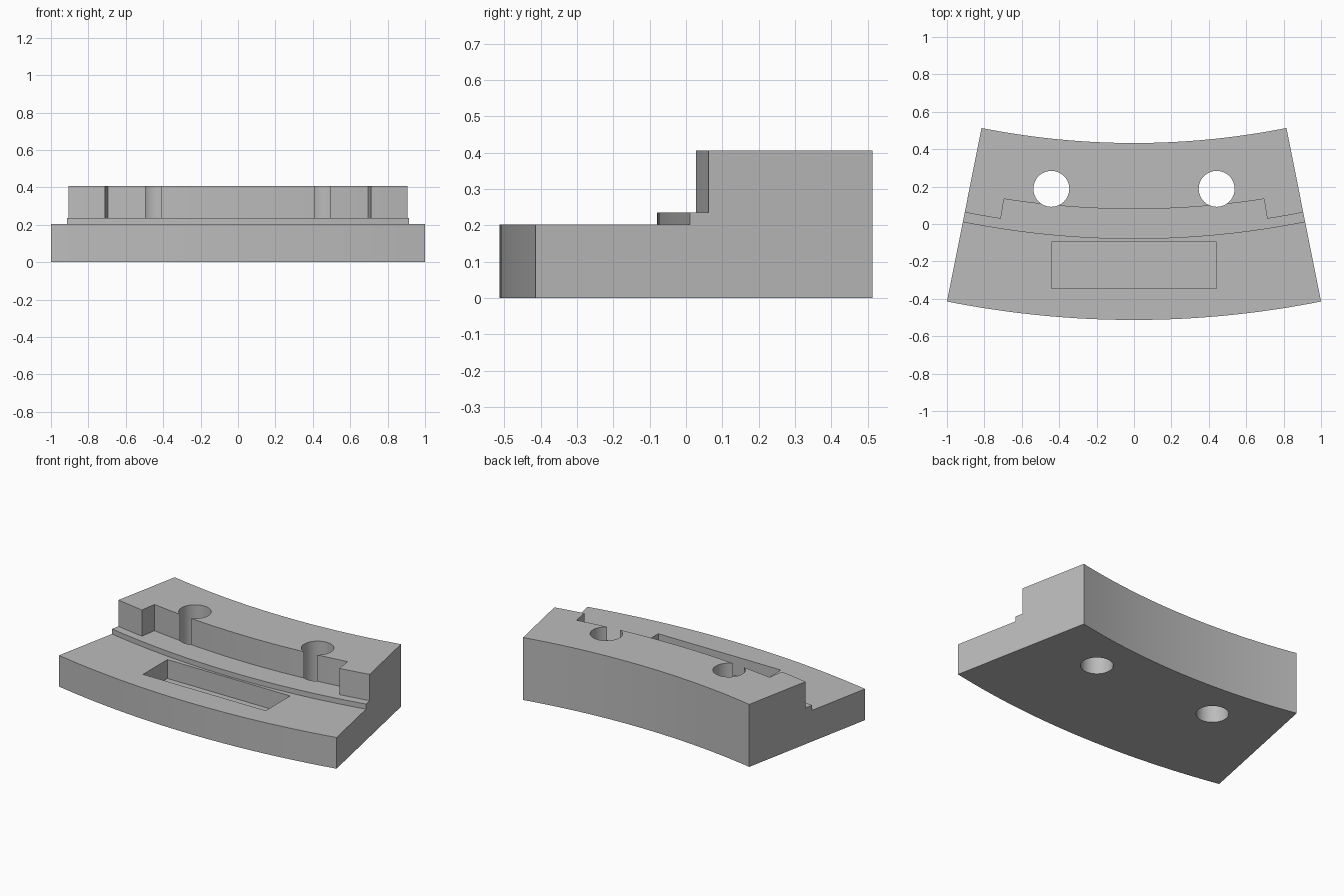
import bpy, bmesh
from math import sin, cos, radians, asin

if "Cube" in bpy.data.objects:
    bpy.data.objects.remove(bpy.data.objects["Cube"])

CENTRE_Y = 4.6          # centre of the ring the segment belongs to
OUTER, INNER = 5.113, 4.167
HALF = asin(1 / OUTER)  # half angle of the segment
TOP, LEDGE, BASE = 0.407, 0.236, 0.203

grey = bpy.data.materials.new("plain_grey")
grey.use_nodes = True
grey.diffuse_color = (0.5, 0.5, 0.5, 1)
grey.node_tree.nodes["Principled BSDF"].inputs["Base Color"].default_value = (0.5, 0.5, 0.5, 1)


def prism(name, outline, z0, z1):
    """Extrude a plan outline from z0 to z1."""
    bm = bmesh.new()
    face = bm.faces.new([bm.verts.new((x, y, z0)) for x, y in outline])
    up = bmesh.ops.extrude_face_region(bm, geom=[face])["geom"]
    bmesh.ops.translate(bm, vec=(0, 0, z1 - z0),
                        verts=[v for v in up if isinstance(v, bmesh.types.BMVert)])
    bmesh.ops.recalc_face_normals(bm, faces=bm.faces)
    mesh = bpy.data.meshes.new(name)
    bm.to_mesh(mesh)
    bm.free()
    mesh.materials.append(grey)
    obj = bpy.data.objects.new(name, mesh)
    bpy.context.collection.objects.link(obj)
    return obj


def sector(r_out, r_in, half, steps=32):
    """Plan outline of a ring sector opening towards the front."""
    angles = [half * (2 * i / steps - 1) for i in range(steps + 1)]
    arc = lambda r, seq: [(r * sin(a), CENTRE_Y - r * cos(a)) for a in seq]
    return arc(r_out, angles) + arc(r_in, reversed(angles))


def circle(cx, cy, r, steps=48):
    turns = [radians(360 * i / steps) for i in range(steps)]
    return [(cx + r * cos(a), cy + r * sin(a)) for a in turns]


# Solid ring segment
body = prism("ring_segment", sector(OUTER, INNER, HALF), 0, TOP)

# Steps, recess, pocket and bolt holes to remove
wide = HALF + 0.03
cutters = [
    prism("front_step_cutter", sector(OUTER + 0.3, 4.68, wide), BASE, 0.6),
    prism("ledge_cutter", sector(4.75, 4.627, wide), LEDGE, 0.6),
    prism("recess_cutter", sector(4.7, 4.52, radians(8.85)), LEDGE, 0.6),
    prism("pocket_cutter", [(-0.442, -0.346), (0.442, -0.346),
                            (0.442, -0.095), (-0.442, -0.095)], 0.08, 0.6),
]
for side in (-1, 1):
    cutters.append(prism("bolt_hole_cutter", circle(side * 0.442, 0.188, 0.096), -0.2, 0.6))

for cutter in cutters:
    cutter.hide_render = True
    mod = body.modifiers.new(cutter.name, "BOOLEAN")
    mod.operation = "DIFFERENCE"
    mod.solver = "EXACT"
    mod.object = cutter

# Bake the cuts and drop the cutters
bpy.context.view_layer.update()
graph = bpy.context.evaluated_depsgraph_get()
result = bpy.data.meshes.new_from_object(body.evaluated_get(graph))
body.modifiers.clear()
body.data = result
for cutter in cutters:
    bpy.data.objects.remove(cutter)

# Smooth the curved walls, keep the edges sharp
bpy.ops.object.select_all(action="DESELECT")
body.select_set(True)
bpy.context.view_layer.objects.active = body
bpy.ops.object.shade_smooth_by_angle(angle=radians(30))
